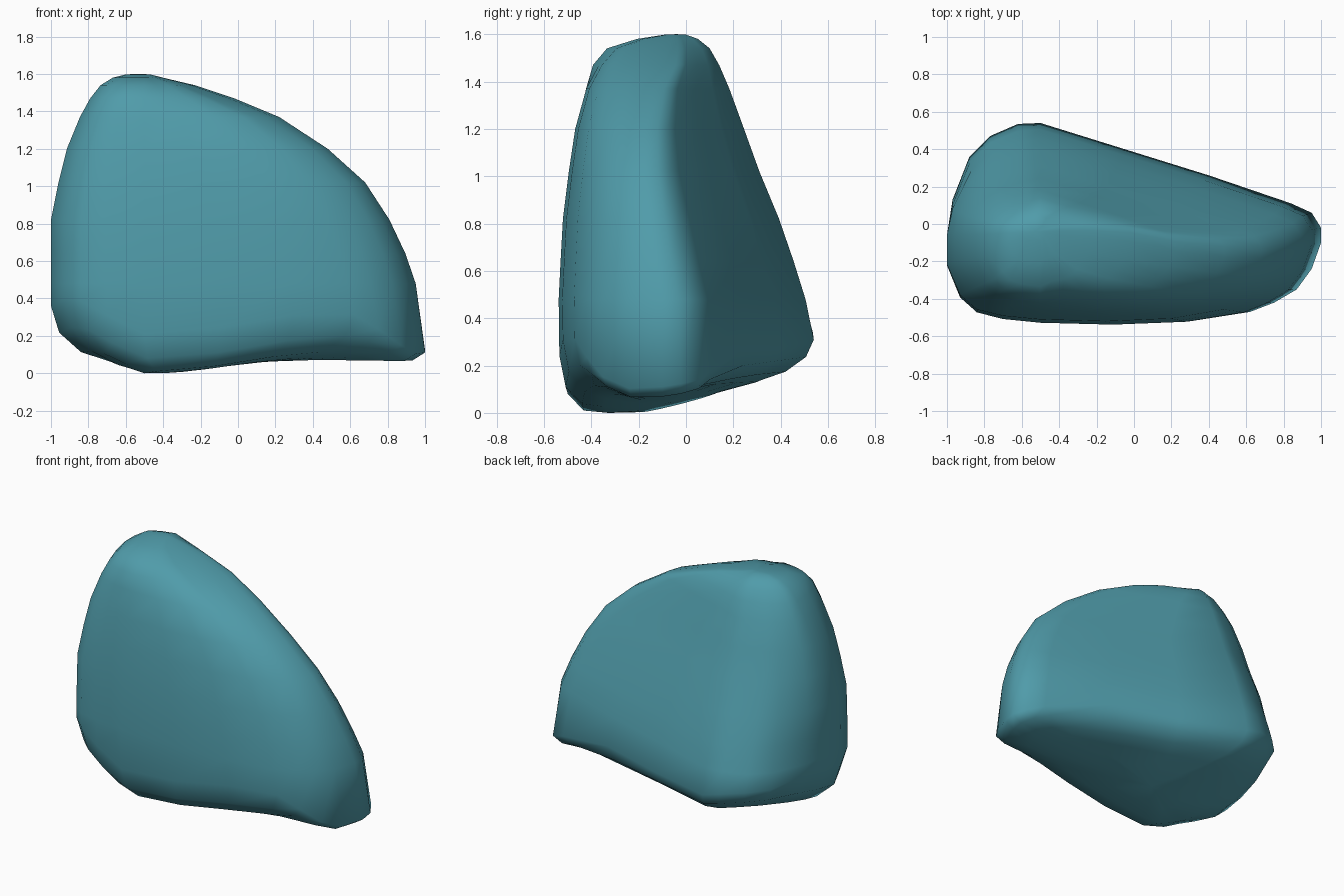
import bpy, bmesh

if "Cube" in bpy.data.objects:
    bpy.data.objects.remove(bpy.data.objects["Cube"])

# Widest outline of the boulder seen from above, counter-clockwise
OUTLINE = [(1, -.02), (.95, .06), (.84, .11), (.4, .26), (-.05, .4), (-.5, .54), (-.62, .535),
           (-.77, .47), (-.88, .36), (-.97, .13), (-1, -.06), (-1, -.22), (-.93, -.39),
           (-.84, -.47), (-.7, -.505), (-.5, -.525), (-.1, -.535), (.3, -.52), (.62, -.47),
           (.75, -.42), (.87, -.35), (.95, -.24), (1, -.1)]

# Upper slices: height, left, right, front, back, forward shift of the right end
SLICES = [(.48, -1, .95, -.538, .505, .01), (.64, -1, .895, -.53, .455, .04),
          (.82, -1, .81, -.52, .393, .065), (1.02, -.96, .68, -.495, .31, .09),
          (1.2, -.915, .48, -.468, .245, .09), (1.37, -.845, .22, -.43, .183, .06),
          (1.47, -.79, -.02, -.4, .14, .01), (1.54, -.735, -.23, -.34, .1, 0),
          (1.58, -.67, -.4, -.21, .05, 0), (1.598, -.6, -.47, -.09, 0, 0)]

# Underside rings: height above the base surface, scale
UNDER = [(0, .3), (0, .6), (.01, .8), (.08, .945), (.21, 1)]


def step(a, b, v):
    t = min(max((v - a) / (b - a), 0), 1)
    return t * t * (3 - 2 * t)


def base_height(x, y):
    # Lowest at front left, rising to the back, both ends and the front rims
    rise = .3 * max(y + .2, 0) ** 1.2 * (1 - .35 * step(-.3, .4, x))
    rim = step(-.2, -.5, y) * (.06 * step(0, .6, x) + .08 * step(-.5, -.9, x))
    return rise + rim + .3 * max(-.5 - x, 0) + .07 * step(-.45, .3, x) - .045 * step(.6, 1, x)


def under_ring(h, s):
    ring = []
    for px, py in OUTLINE:
        x, y = -.2 + (px + .2) * s, -.06 + (py + .06) * s
        tight = 1 - .65 * max(step(.5, .95, x), .8 * step(0, .45, y))
        ring.append((x, y, base_height(x, y) + h * tight))
    return ring


def slice_ring(z, left, right, front, back, shift):
    ring = []
    crown = .13 * step(1.3, 1.55, z)
    for px, py in OUTLINE:
        x = -.5 + (px + .5) * ((-.5 - left) / .5 if px < -.5 else (right + .5) / 1.5)
        y = -.04 + (py + .04) * ((back + .04) / .58 if py > -.04 else (-.04 - front) / .495)
        if px > -.5:    # right end leans forward, crown thins at front right
            y -= shift * (px + .5) / 1.5 * step(-.45, -.05, py)
            k = 1 - crown * step(-.15, -.4, py) * step(-.5, 0, px)
        else:           # flatten the back left corner
            k = 1 - (.8 * shift + crown) * step(.1, .3, py) * step(-.5, -.65, px)
        ring.append((-.5 + (x + .5) * k, -.04 + (y + .04) * k, z))
    return ring


# Boulder body: loft all the rings and close both ends with fans
bm = bmesh.new()
rings = [under_ring(*u) for u in UNDER] + [slice_ring(*s) for s in SLICES]
loops = [[bm.verts.new(p) for p in ring] for ring in rings]
n = len(OUTLINE)
for lo, hi in zip(loops, loops[1:]):
    for i in range(n):
        j = (i + 1) % n
        bm.faces.new((lo[i], lo[j], hi[j], hi[i]))
bottom = bm.verts.new((-.2, -.06, base_height(-.2, -.06)))
top = bm.verts.new((-.53, -.04, 1.6))
for i in range(n):
    j = (i + 1) % n
    bm.faces.new((bottom, loops[0][j], loops[0][i]))
    bm.faces.new((top, loops[-1][i], loops[-1][j]))
bmesh.ops.recalc_face_normals(bm, faces=bm.faces)
low = min(v.co.z for v in bm.verts)
for v in bm.verts:
    v.co.z -= low * (1 - v.co.z / 1.6)   # rest the underside on the ground
for f in bm.faces:
    f.smooth = True

mesh = bpy.data.meshes.new("boulder")
bm.to_mesh(mesh)
bm.free()
boulder = bpy.data.objects.new("boulder", mesh)
bpy.context.collection.objects.link(boulder)

mat = bpy.data.materials.new("teal_stone")
mat.diffuse_color = (.08, .33, .4, 1)
mat.use_nodes = True
mat.node_tree.nodes["Principled BSDF"].inputs["Base Color"].default_value = mat.diffuse_color
mesh.materials.append(mat)
